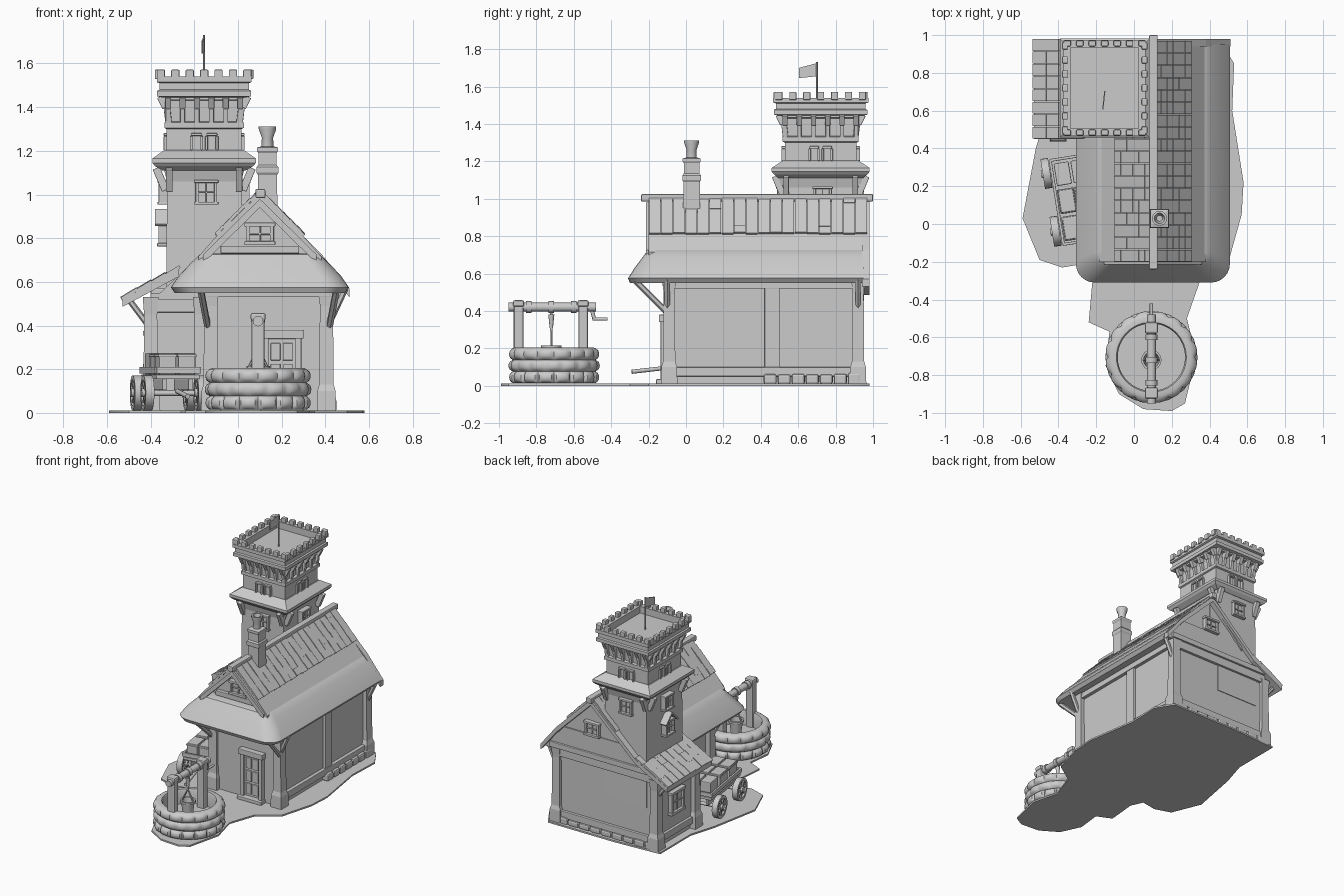
import bpy, bmesh, math, random
from mathutils import Matrix, Vector, Euler

random.seed(4)
cube = bpy.data.objects.get("Cube")
if cube:
    bpy.data.objects.remove(cube, do_unlink=True)

clay = bpy.data.materials.new("plain_grey")
clay.use_nodes = True
grey = (0.6, 0.6, 0.6, 1)
clay.diffuse_color = grey
clay.node_tree.nodes["Principled BSDF"].inputs["Base Color"].default_value = grey


def finish(name, bm, smooth=True, bevel=0):
    bmesh.ops.recalc_face_normals(bm, faces=bm.faces)
    me = bpy.data.meshes.new(name)
    bm.to_mesh(me)
    bm.free()
    me.materials.append(clay)
    if smooth:
        me.shade_smooth()
        me.set_sharp_from_angle(angle=math.radians(35))
    ob = bpy.data.objects.new(name, me)
    bpy.context.scene.collection.objects.link(ob)
    if bevel:
        mod = ob.modifiers.new("soft_edges", "BEVEL")
        mod.width = bevel
        mod.segments = 2
    return ob


def boxes(name, items, bevel=0, base=Matrix()):
    """Each item is centre, size and an optional rotation."""
    bm = bmesh.new()
    for centre, size, *rot in items:
        m = Matrix.LocRotScale(Vector(centre), Euler(rot[0]) if rot else None, Vector(size))
        bmesh.ops.create_cube(bm, size=1, matrix=base @ m)
    return finish(name, bm, False, bevel)


def span(x0, x1, y0, y1, z0, z1):
    return ((x0 + x1) / 2, (y0 + y1) / 2, (z0 + z1) / 2), (x1 - x0, y1 - y0, z1 - z0)


def loft(name, rings, smooth=True):
    bm = bmesh.new()
    rows = [[bm.verts.new(p) for p in ring] for ring in rings]
    for a, b in zip(rows, rows[1:]):
        for i in range(len(a)):
            j = (i + 1) % len(a)
            bm.faces.new((a[i], a[j], b[j], b[i]))
    bm.faces.new(rows[0])
    bm.faces.new(rows[-1])
    return finish(name, bm, smooth)


def rect(c, z, hx, hy):
    return [(c[0] + sx * hx, c[1] + sy * hy, z) for sx, sy in ((-1, -1), (1, -1), (1, 1), (-1, 1))]


def circle(c, z, r, n=24):
    return [(c[0] + r * math.cos(math.tau * i / n), c[1] + r * math.sin(math.tau * i / n), z) for i in range(n)]


def prism(name, profile, y0, y1):
    return loft(name, [[(x, y, z) for x, z in profile] for y in (y0, y1)], False)


def sheet(name, pts, thick, y0, y1):
    return prism(name, pts + [(x, z - thick) for x, z in reversed(pts)], y0, y1)


def rod(name, a, b, r, r2=None, n=12):
    a, b = Vector(a), Vector(b)
    bm = bmesh.new()
    m = Matrix.Translation((a + b) / 2) @ (b - a).to_track_quat("Z", "Y").to_matrix().to_4x4()
    bmesh.ops.create_cone(bm, cap_ends=True, segments=n, radius1=r, radius2=r if r2 is None else r2,
                          depth=(b - a).length, matrix=m)
    return finish(name, bm)


def tiles(name, top, low, y0, y1, rows, width=0.065):
    """Overlapping rows of roof tiles on a slope between two x, z points."""
    dx, dz = low[0] - top[0], low[1] - top[1]
    step = math.hypot(dx, dz) / rows
    tilt = math.atan2(-dz, dx)
    out = []
    n = round((y1 - y0) / width)
    w = (y1 - y0) / n
    for r in range(rows):
        t = (r + 0.5) / rows
        for i in range(n):
            lift = random.uniform(0.004, 0.011)
            out.append(((top[0] + dx * t, y0 + w * (i + 0.5), top[1] + dz * t + lift),
                        (step * 1.15, w * 0.95, 0.014), (0, tilt + (0.05 if dx > 0 else -0.05), 0)))
    return boxes(name, out)


def window(name, pos, turn, w, h):
    """Framed window whose local outward side is -y, turned about z."""
    base = Matrix.Translation(pos) @ Matrix.Rotation(turn, 4, "Z")
    f = w * 0.16
    items = [((s * w / 2, 0, 0), (f, 0.04, h)) for s in (-1, 1)]
    items += [((0, 0, s * h / 2), (w + f * 1.8, 0.05, f)) for s in (-1, 1)]
    items += [((0, 0, 0), (f * 0.5, 0.025, h)), ((0, 0, 0), (w, 0.025, f * 0.5)), ((0, 0, 0), (w, 0.008, h))]
    return boxes(name, items, 0.003, base)


# Ground
outline = [(.45, .98), (.53, .85), (.52, .6), (.58, .22), (.57, .05), (.5, -.2), (.35, -.3), (.28, -.5),
           (.33, -.7), (.27, -.95), (.2, -.99), (.05, -.98), (-.08, -.9), (-.15, -.75), (-.13, -.57),
           (-.24, -.52), (-.22, -.3), (-.26, -.21), (-.38, -.23), (-.5, -.19), (-.59, .03), (-.52, .4),
           (-.46, .6), (-.46, .96), (-.1, .98)]
loft("ground", [[(x, y, z) for x, y in outline] for z in (0, 0.012)])

# House walls, with timber frame standing proud of the panels
boxes("house_walls", [span(-.12, .405, -.1, .93, .01, .6), span(-.4, -.1, .47, .93, .01, .55)])
posts = [(.405, -.09), (.405, .92), (-.125, -.09), (-.4, .92), (-.4, .48), (-.17, .47)]
for i, (x, y) in enumerate(posts):
    top = .57 if x > -.15 else .53
    loft(f"corner_post_{i}", [rect((x, y), z, r, r) for z, r in
                              ((.01, .044), (.1, .042), (.13, .033), (top - .08, .03), (top, .036))], False)
boxes("frame_beams", [
    span(.4, .43, -.1, .93, .52, .57), span(.4, .43, -.1, .93, .05, .1), span(.4, .425, .42, .5, .05, .55),
    span(-.14, .42, -.125, -.1, .53, .58), span(-.4, .42, .92, .95, .5, .57), span(-.4, .42, .92, .95, .05, .1),
    span(-.42, -.39, .47, .93, .48, .53), span(-.42, -.39, .47, .93, .05, .1), span(-.4, -.14, .45, .48, .46, .52),
    span(-.145, -.11, -.1, .47, .5, .56), span(-.145, -.11, -.1, .47, .05, .1)], 0.004)
boxes("base_stones", [((.42, .45 + .075 * i, .035), (.06, .07, random.uniform(.05, .07))) for i in range(7)]
      + [((-.37 + .09 * i, .935, .03), (.085, .05, random.uniform(.04, .06))) for i in range(9)], 0.012)
rod("bracket_right", (.42, -.11, .4), (.45, -.27, .56), .016, n=6)
rod("bracket_left", (-.14, -.11, .4), (-.17, -.27, .56), .016, n=6)
rod("bracket_side_front", (.42, -.1, .42), (.49, -.1, .57), .016, n=6)
rod("bracket_side_back", (.42, .92, .42), (.49, .92, .57), .016, n=6)
for y in (.48, .92):
    rod("bracket_annex", (-.41, y, .4), (-.5, y, .52), .014, n=6)

# Door
boxes("door", [span(.13, .27, -.115, -.1, .02, .34), span(.11, .14, -.135, -.1, .01, .36),
               span(.26, .29, -.135, -.1, .01, .36), span(.1, .3, -.145, -.1, .34, .38),
               span(.1, .3, -.16, -.1, .01, .035)]
      + [((x, -.118, z), (.045, .012, .08)) for x in (.172, .228) for z in (.09, .185, .28)], 0.004)

# Thatched lower roof with rounded front corners
RX = .1


def thatch_ring(z, half, front, r):
    pts = [(RX + half, .95, z), (RX - half, .95, z)]
    for cx, a0 in ((RX - half + r, math.pi), (RX + half - r, math.pi * 1.5)):
        for i in range(7):
            a = a0 + math.pi / 2 * i / 6
            pts.append((cx + r * math.cos(a), front + r + r * math.sin(a), z))
    return pts


loft("thatch", [thatch_ring(*p) for p in ((.56, .33, -.22, .07), (.55, .39, -.3, .1), (.575, .408, -.31, .1),
                                         (.63, .37, -.275, .1), (.69, .312, -.23, .08), (.725, .275, -.205, .06),
                                         (.73, .25, -.19, .05))])
# Upper roof, gables and ridge
for side, label in ((1, "right"), (-1, "left")):
    sheet(f"roof_{label}", [(RX, 1.005), (RX + side * .19, .82), (RX + side * .282, .715)], .035, -.2, .96)
    tiles(f"roof_tiles_{label}", (RX + side * .01, .998), (RX + side * .2, .81), -.2, .97, 6)
    sheet(f"gable_board_{label}", [(RX, .98), (RX + side * .26, .725)], .04, -.215, -.185)
prism("gable_wall", [(RX - .27, .7), (RX + .27, .7), (RX, .98)], -.12, .94)
boxes("gable_trim", [span(-.08, .28, -.15, -.12, .73, .765), span(-.4, .45, .93, .965, .56, .6)], 0.004)
window("front_gable_window", (RX, -.13, .82), 0, .11, .085)
window("back_gable_window", (RX, .95, .78), math.pi, .1, .09)
boxes("ridge_beam", [span(.08, .125, -.24, 1, .985, 1.025)], 0.006)
sheet("back_verge_right", [(RX, 1.005), (.38, .73), (.51, .57)], .04, .94, .98)
lean = [(RX, 1.0), (-.27, .66), (-.53, .52)]
sheet("back_verge_left", lean, .035, .93, .98)
sheet("lean_to_roof", lean[1:], .035, .45, .97)
tiles("lean_to_tiles", (-.27, .66), (-.53, .52), .45, .98, 4)
prism("annex_gable", [(-.41, .5), (.1, .5), (.1, .95), (-.26, .64)], .47, .945)
window("annex_window", (-.41, .7, .29), -math.pi / 2, .13, .15)

# Chimney
C = (.135, .03)
loft("chimney", [rect(C, z, r, r) for z, r in ((.85, .046), (1.09, .044), (1.1, .05), (1.125, .05), (1.135, .042),
                                             (1.19, .042), (1.2, .048), (1.215, .048), (1.22, .03))], False)
loft("chimney_pot", [circle(C, z, r, 12) for z, r in ((1.2, .028), (1.26, .026), (1.3, .04), (1.312, .04),
                                                     (1.312, .028), (1.26, .016))])

# Tower shaft: height, half width, half depth
T = (-.155, .72)
loft("tower_shaft", [rect(T, z, x, y) for z, x, y in ((.3, .175, .215), (1.06, .17, .21), (1.12, .185, .225))], False)
loft("tower_cornice", [rect(T, z, x, y) for z, x, y in ((1.11, .19, .225), (1.13, .225, .25), (1.145, .237, .262),
                                                       (1.165, .237, .262), (1.205, .18, .2))], False)
loft("tower_upper", [rect(T, z, x, y) for z, x, y in ((1.19, .172, .192), (1.3, .172, .192), (1.305, .182, .203),
                                                     (1.33, .182, .203), (1.335, .162, .185), (1.43, .165, .19),
                                                     (1.46, .2, .235))], False)
loft("tower_parapet", [rect(T, z, x, y) for z, x, y in ((1.445, .195, .23), (1.45, .215, .25), (1.475, .215, .25),
                                                       (1.48, .205, .24), (1.51, .205, .24), (1.515, .217, .255),
                                                       (1.54, .217, .255), (1.54, .18, .215), (1.49, .18, .215))], False)

# Tower details repeated on all four sides
corbels, merlons, arches = [], [], []
for turn in range(4):
    long, out = (.165, .188) if turn % 2 == 0 else (.19, .163)
    R = Matrix.Rotation(turn * math.pi / 2, 3, "Z")
    yaw = turn * math.pi / 2

    def place(x, y, z, size, tilt=0):
        p = R @ Vector((x, y, 0))
        return (T[0] + p.x, T[1] + p.y, z), size, (tilt, 0, yaw)

    for i in range(6):
        x = (i / 5 * 2 - 1) * long
        corbels.append(place(x, -out - .005, 1.375, (.022, .03, .1), .12))
        corbels.append(place(x, -out - .022, 1.425, (.028, .04, .055), .45))
    for i in range(5):
        corbels.append(place((i / 2.5 - .8) * long, -out - .015, 1.445, (.05, .04, .025)))
    for i in range(7):
        merlons.append(place((i / 3 - 1) * (long + .033), -out - .048, 1.55, (.038, .03, .044)))
    for s in (-1, 1):
        arches += [place(s * .035 + d, -out - .01, 1.235, (.012, .025, .065)) for d in (-.024, .024)]
        arches += [place(s * .035 + d, -out - .01, 1.275, (.034, .025, .012), 0) for d in (-.008, .008)]
        corbels.append(place(s * (long - .005), -out - .035, 1.07, (.03, .035, .11), .4))
    pos = place(.01, -out - .025, 1.01, (1, 1, 1))[0]
    window(f"tower_window_{turn}", pos, yaw, .085, .1)
boxes("tower_corbels", corbels, 0.003)
boxes("tower_merlons", merlons, 0.005)
boxes("tower_arched_windows", arches, 0.003)

# Small gabled window on the tower side
window("dormer_window", (-.345, .7, .82), -math.pi / 2, .09, .1)
boxes("dormer_roof", [((-.35, .7 + s * .035, .895), (.06, .1, .014), (-s * .8, 0, 0)) for s in (-1, 1)], 0.003)

# Flag
rod("flagpole", (T[0], .7, 1.48), (T[0], .7, 1.73), .005, n=8)
loft("flag", [[(T[0] + dx - .01 * k, .7 - .095 * k, z) for dx, z in
               ((-.003, 1.655 - .01 * k), (.003, 1.655 - .01 * k), (.003, 1.725 - .025 * k), (-.003, 1.725 - .025 * k))]
              for k in (0, .5, 1)], False)

# Well wall in three courses of stones
W = (.092, -.705)
rings = []
for k in range(19):
    z, course = .015 + .185 * k / 18, min(k // 6, 2)
    bulge = abs(math.sin(math.pi * k / 6)) ** .5
    pts = []
    for i in range(112):
        a = math.tau * i / 112
        r = .222 + .022 * bulge * abs(math.sin(8 * a + course * 1.6)) ** .35
        pts.append((W[0] + r * math.cos(a), W[1] + r * math.sin(a), z))
    rings.append(pts)
rings += [circle(W, z, r, 112) for z, r in ((.205, .21), (.205, .185), (.19, .178), (.1, .178))]
loft("well_wall", rings)

# Well posts, windlass, crank and bucket
for y in (-.895, -.55):
    boxes("well_post", [((W[0], y, .24), (.06, .052, .42)), ((W[0], y, .44), (.07, .06, .035))], 0.01)
rod("windlass", (W[0], -.95, .42), (W[0], -.48, .42), .024)
for y in (-.84, -.72, -.6):
    rod("windlass_ring", (W[0], y - .015, .42), (W[0], y + .015, .42), .032)
rod("crank_arm", (W[0], -.51, .43), (W[0], -.49, .355), .01)
rod("crank_handle", (W[0], -.5, .357), (W[0], -.42, .357), .009)
rod("rope", (W[0], -.72, .42), (W[0], -.72, .29), .007)
rod("rope_hook", (W[0], -.72, .38), (W[0], -.72, .31), .016, .009)
for s in (-1, 1):
    rod("bucket_handle", (W[0], -.72, .295), (W[0] + s * .042, -.72, .21), .006, n=6)
loft("bucket", [circle((W[0], -.72), z, r, 16) for z, r in ((.1, .034), (.2, .046), (.2, .054), (.215, .054),
                                                          (.215, .042), (.13, .032))])

# Cart, built around its own centre
cart = Matrix.Translation((-.31, .13, 0)) @ Matrix.Rotation(math.radians(9), 4, "Z")
boxes("cart_bed", [((0, 0, .165), (.2, .45, .02))]
      + [((s * .1, 0, .195), (.015, .46, .03)) for s in (-1, 1)]
      + [((0, s * .225, .195), (.2, .015, .03)) for s in (-1, 1)]
      + [((s * .06, 0, .13), (.02, .42, .05)) for s in (-1, 1)], 0.003, cart)
boxes("cart_crates", [((x, y, .225), (.08, .12, .1)) for x in (-.045, .045) for y in (-.145, 0, .145)]
      + [((x, y, .262), (.09, .13, .014)) for x in (-.045, .045) for y in (-.145, 0)], 0.006, cart)
rod("cart_pole", cart @ Vector((0, -.2, .1)), (-.23, -.29, .075), .011)
for y in (-.15, .16):
    rod("axle", cart @ Vector((-.14, y, .09)), cart @ Vector((.13, y, .09)), .012)
    for x in (-.13, .115):
        rim = bpy.data.objects.new("wheel", None)
        bpy.data.objects.remove(rim)
        hub = cart @ Matrix.Translation((x, y, .092)) @ Matrix.Rotation(math.pi / 2, 4, "Y")
        ob = loft("wheel_rim", [circle((0, 0), z, r) for z, r in ((-.006, .06), (-.02, .06), (-.02, .08), (.02, .08),
                                                                 (.02, .06), (.006, .06))])
        ob.matrix_world = hub
        boxes("wheel_spokes", [((0, 0, 0), (.125, .013, .03), (0, 0, math.pi * k / 4)) for k in range(4)], 0, hub)
        rod("wheel_hub", hub @ Vector((0, 0, -.028)), hub @ Vector((0, 0, .028)), .02)
